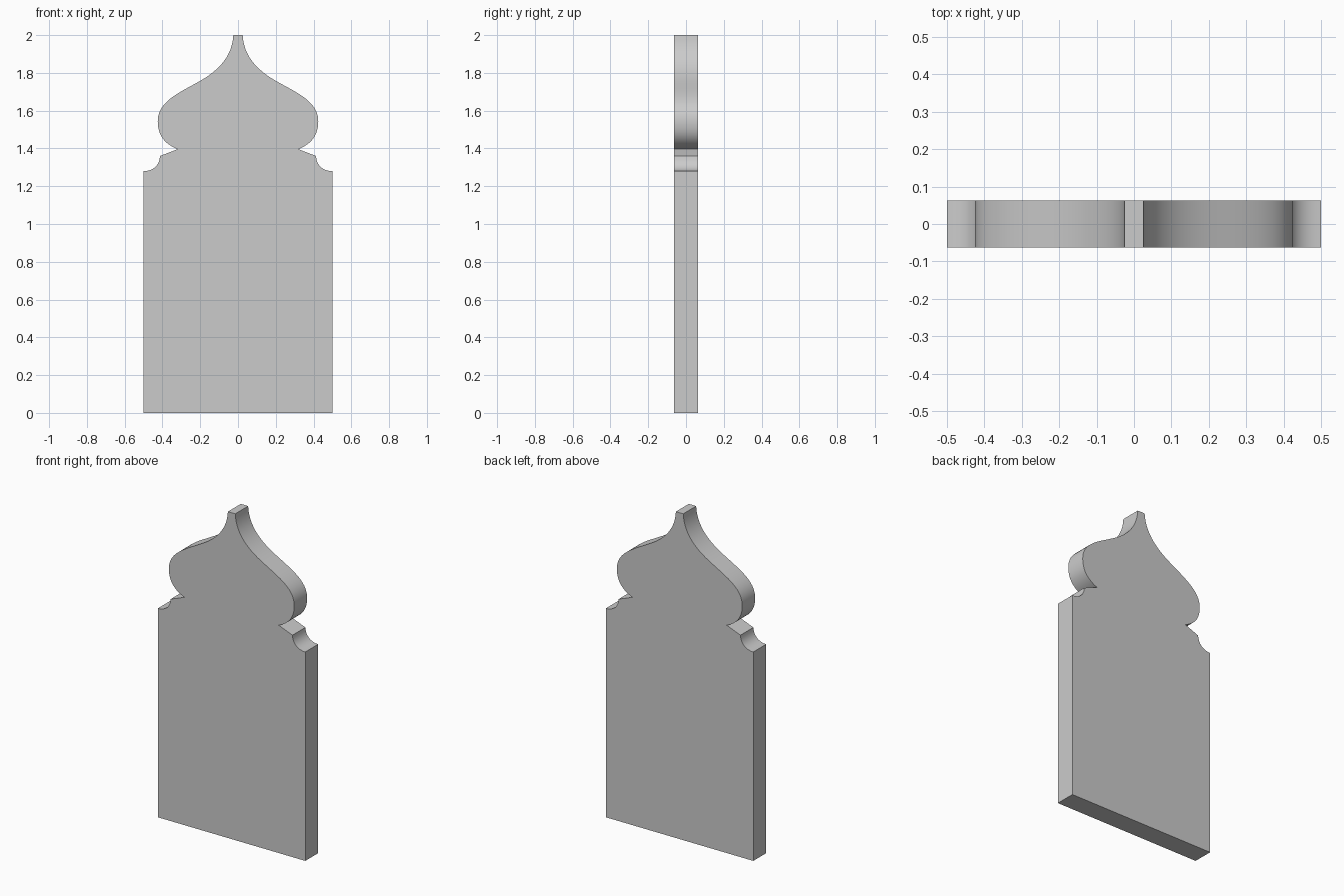
import bpy, bmesh, math
from mathutils import Vector
from mathutils.geometry import interpolate_bezier

if "Cube" in bpy.data.objects:
    bpy.data.objects.remove(bpy.data.objects["Cube"])

HALF_DEPTH = 0.0625


def curve(a, h1, h2, b, steps):
    pts = interpolate_bezier(*[Vector((x, 0, z)) for x, z in (a, h1, h2, b)], steps + 1)
    return [(p.x, p.z) for p in pts]


# Right half of the outline, from the base up to the tip
right = [(0.5, 0)]
right += curve((0.5, 1.28), (0.45, 1.28), (0.415, 1.31), (0.413, 1.36), 8)       # shoulder cove
right += curve((0.32, 1.396), (0.39, 1.425), (0.425, 1.47), (0.425, 1.545), 12)  # lower bulb
right += curve((0.425, 1.545), (0.425, 1.65), (0.31, 1.695), (0.20, 1.758), 12)[1:]  # upper bulb
right += curve((0.20, 1.758), (0.10, 1.815), (0.03, 1.89), (0.025, 2.0), 12)[1:]  # spire
outline = right + [(-x, z) for x, z in reversed(right)]

# Extrude the mirrored outline into a slab
bm = bmesh.new()
face = bm.faces.new([bm.verts.new((x, -HALF_DEPTH, z)) for x, z in outline])
ext = bmesh.ops.extrude_face_region(bm, geom=[face], use_keep_orig=True)
verts = [g for g in ext["geom"] if isinstance(g, bmesh.types.BMVert)]
bmesh.ops.translate(bm, vec=(0, 2 * HALF_DEPTH, 0), verts=verts)
bmesh.ops.recalc_face_normals(bm, faces=bm.faces)

mesh = bpy.data.meshes.new("onion_topped_panel")
bm.to_mesh(mesh)
bm.free()
panel = bpy.data.objects.new("onion_topped_panel", mesh)
bpy.context.collection.objects.link(panel)
bpy.context.view_layer.objects.active = panel
panel.select_set(True)
bpy.ops.object.shade_smooth_by_angle(angle=math.radians(30))
